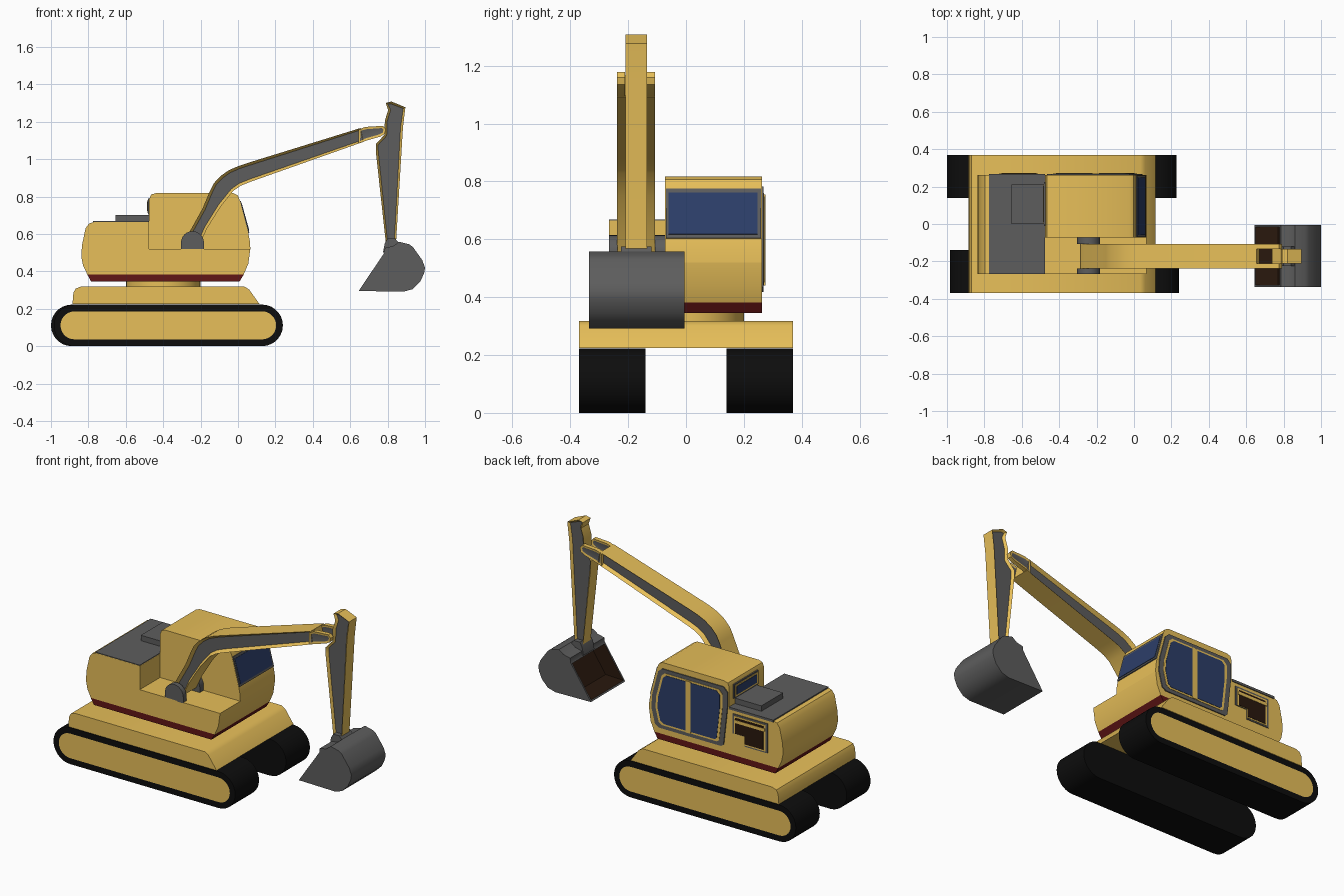
import bpy, bmesh, math
from mathutils import Vector

if "Cube" in bpy.data.objects:
    bpy.data.objects.remove(bpy.data.objects["Cube"])


def mat(name, r, g, b):
    m = bpy.data.materials.new(name)
    m.diffuse_color = (r, g, b, 1)
    m.use_nodes = True
    m.node_tree.nodes["Principled BSDF"].inputs["Base Color"].default_value = m.diffuse_color
    return m


YELLOW = mat("yellow_paint", 0.80, 0.52, 0.10)
BLACK = mat("black_rubber", 0.004, 0.004, 0.004)
RED = mat("red_stripe", 0.12, 0.008, 0.008)
BLUE = mat("blue_glass", 0.025, 0.048, 0.14)
BROWN = mat("brown_dark", 0.022, 0.009, 0.004)
GREY = mat("grey_metal", 0.11, 0.11, 0.11)


def finish(bm, name, mats, angle=35):
    bmesh.ops.recalc_face_normals(bm, faces=bm.faces)
    me = bpy.data.meshes.new(name)
    bm.to_mesh(me)
    bm.free()
    ob = bpy.data.objects.new(name, me)
    bpy.context.collection.objects.link(ob)
    for m in mats:
        me.materials.append(m)
    bpy.ops.object.select_all(action='DESELECT')
    bpy.context.view_layer.objects.active = ob
    ob.select_set(True)
    bpy.ops.object.shade_smooth_by_angle(angle=math.radians(angle))
    return ob


def prism_bm(pts, y0, y1):
    """Extrude an x-z outline from y0 to y1."""
    bm = bmesh.new()
    f = bm.faces.new([bm.verts.new((x, y0, z)) for x, z in pts])
    r = bmesh.ops.extrude_face_region(bm, geom=[f])
    for v in r['geom']:
        if isinstance(v, bmesh.types.BMVert):
            v.co.y = y1
    bmesh.ops.recalc_face_normals(bm, faces=bm.faces)
    return bm


def prism(name, pts, y0, y1, m):
    return finish(prism_bm(pts, y0, y1), name, [m])


def rect(x0, x1, z0, z1):
    return [(x0, z0), (x1, z0), (x1, z1), (x0, z1)]


def box(name, x0, x1, y0, y1, z0, z1, m):
    return prism(name, rect(x0, x1, z0, z1), y0, y1, m)


def panelled(name, pts, y0, y1, rim, depth, m, panel, sides=(-1, 1)):
    """Prism whose y sides carry an inset panel in a second material."""
    bm = prism_bm(pts, y0, y1)
    faces = [f for f in bm.faces if abs(f.normal.y) > 0.9 and round(f.normal.y) in sides]
    bmesh.ops.inset_individual(bm, faces=faces, thickness=rim, depth=-depth)
    for f in faces:
        f.material_index = 1
    return finish(bm, name, [m, panel])


def grown(pts, k):
    cx = sum(p[0] for p in pts) / len(pts)
    cz = sum(p[1] for p in pts) / len(pts)
    return [(cx + (x - cx) * k, cz + (z - cz) * k) for x, z in pts]


def arc(cx, cz, r, a0, a1, n):
    return [(cx + r * math.cos(math.radians(a0 + (a1 - a0) * i / n)),
             cz + r * math.sin(math.radians(a0 + (a1 - a0) * i / n))) for i in range(n + 1)]


# Crawler tracks
for side, s, x0, x1 in (("left", 1, -1.0, 0.226), ("right", -1, -0.985, 0.24)):
    r = 0.111
    outline = arc(x1 - r, r, r, -90, 90, 14) + arc(x0 + r, r, r, 90, 270, 14)
    ya, yb = sorted((s * 0.14, s * 0.37))
    panelled(side + "_track", outline, ya, yb, 0.036, 0, BLACK, YELLOW, (s,))

# Undercarriage and turntable
prism("undercarriage", [(-0.885, 0.225), (-0.88, 0.285), (-0.868, 0.308), (-0.84, 0.318),
                        (0.035, 0.318), (0.06, 0.302), (0.115, 0.225)], -0.37, 0.37, YELLOW)
bm = bmesh.new()
bmesh.ops.create_cone(bm, cap_ends=True, segments=32, radius1=0.2, radius2=0.2, depth=0.06)
bmesh.ops.translate(bm, verts=bm.verts, vec=(-0.4, 0, 0.325))
finish(bm, "turntable", [YELLOW])

# Upper body: stripe, low deck with rear engine housing, cab
YR, YL = -0.267, 0.262
prism("stripe", [(-0.785, 0.345), (0.008, 0.345), (0.03, 0.382), (-0.805, 0.382)], YR, YL, RED)
prism("engine_housing", [(-0.805, 0.382), (0.03, 0.382), (0.055, 0.44), (0.066, 0.52), (-0.475, 0.52),
                         (-0.475, 0.665), (-0.765, 0.665), (-0.797, 0.655), (-0.815, 0.63),
                         (-0.834, 0.54), (-0.838, 0.48), (-0.828, 0.43)], YR, YL, YELLOW)
prism("cab", [(-0.475, 0.52), (0.066, 0.52), (0.064, 0.56), (0.055, 0.605), (0.008, 0.785), (-0.002, 0.806),
              (-0.025, 0.818), (-0.44, 0.818), (-0.465, 0.81), (-0.475, 0.785)], -0.072, YL, YELLOW)
box("rear_deck", -0.775, -0.476, YR + 0.001, YL + 0.005, 0.655, 0.669, GREY)
box("exhaust_cover", -0.655, -0.476, 0.0, 0.21, 0.66, 0.702, GREY)

# Front window
prism("front_window_frame", [(0.0, 0.772), (0.015, 0.776), (0.061, 0.605), (0.045, 0.6)], -0.07, 0.26, GREY)
prism("front_window", [(0.0, 0.757), (0.0205, 0.762), (0.0605, 0.618), (0.045, 0.614)], -0.06, 0.248, BLUE)

# Rear window
box("rear_window_frame", -0.481, -0.47, -0.01, 0.225, 0.705, 0.79, GREY)
box("rear_window_rim", -0.484, -0.47, 0.0, 0.215, 0.713, 0.782, YELLOW)
box("rear_window", -0.486, -0.47, 0.012, 0.203, 0.722, 0.773, BLUE)

# Cab door with two panes
door = [(-0.425, 0.418), (-0.005, 0.418), (0.022, 0.435), (0.046, 0.53), (0.04, 0.61), (0.0, 0.76),
        (-0.025, 0.782), (-0.44, 0.782), (-0.466, 0.755), (-0.466, 0.66), (-0.44, 0.43)]
prism("door_frame", door, 0.25, 0.268, GREY)
prism("door_panel", grown(door, 0.88), 0.25, 0.27, YELLOW)
prism("door_glass", grown(door, 0.82), 0.25, 0.272, BLUE)
box("door_divider", -0.222, -0.188, 0.25, 0.274, 0.44, 0.755, YELLOW)

# Stepped side vent
vent = [(-0.735, 0.455), (-0.58, 0.455), (-0.58, 0.515), (-0.5, 0.515), (-0.5, 0.635), (-0.735, 0.635)]
prism("vent_frame", vent, 0.25, 0.266, GREY)
prism("vent_rim", grown(vent, 0.9), 0.25, 0.268, YELLOW)
prism("vent_opening", grown(vent, 0.8), 0.25, 0.27, BROWN)
box("vent_bar", -0.72, -0.515, 0.25, 0.272, 0.585, 0.603, YELLOW)

# Boom with recessed sides, forked tip and base pivots
panelled("boom", [(-0.285, 0.55), (-0.205, 0.545), (-0.165, 0.63), (-0.09, 0.75), (-0.025, 0.83),
                  (0.015, 0.858), (0.065, 0.878), (0.67, 1.092), (0.655, 1.166), (0.06, 0.982),
                  (0.0, 0.962), (-0.05, 0.94), (-0.095, 0.908), (-0.13, 0.87), (-0.15, 0.83),
                  (-0.19, 0.735), (-0.265, 0.6)], -0.238, -0.107, 0.015, 0.022, YELLOW, GREY)
prong = [(0.645, 1.085), (0.68, 1.097), (0.76, 1.12), (0.785, 1.135), (0.79, 1.16), (0.775, 1.178),
         (0.68, 1.172), (0.645, 1.158)]
pivot = [(-0.305, 0.515)] + [(-0.182, 0.515)] + arc(-0.2435, 0.553, 0.0615, 0, 180, 12)
for side, y0, y1, p0, p1 in (("right", -0.238, -0.211, -0.267, -0.237), ("left", -0.134, -0.107, -0.108, -0.07)):
    panelled(side + "_boom_prong", prong, y0, y1, 0.013, 0.003, YELLOW, GREY)
    prism(side + "_boom_pivot", pivot, p0, p1, GREY)

# Stick
panelled("stick", [(0.79, 0.555), (0.845, 0.555), (0.882, 1.17), (0.895, 1.277), (0.82, 1.308), (0.79, 1.3),
                   (0.803, 1.262), (0.785, 1.205), (0.783, 1.13), (0.737, 1.08), (0.737, 1.04)],
         -0.21, -0.135, 0.013, 0.014, YELLOW, GREY)
prism("bucket_bracket", [(0.775, 0.5), (0.865, 0.5), (0.862, 0.55), (0.84, 0.575), (0.8, 0.575), (0.785, 0.55)],
      -0.225, -0.12, GREY)

# Bucket, hollowed through its slanted mouth
bm = prism_bm([(0.645, 0.295), (0.885, 0.291), (0.935, 0.305), (0.975, 0.345), (0.995, 0.39), (1.0, 0.42),
               (0.985, 0.46), (0.935, 0.53), (0.915, 0.545), (0.86, 0.558), (0.83, 0.535), (0.785, 0.525),
               (0.783, 0.5)], -0.336, -0.006)
mouth = max(bm.faces, key=lambda f: f.calc_area() * (f.normal.dot(Vector((-0.82, 0, 0.57))) > 0.95))
bmesh.ops.inset_individual(bm, faces=[mouth], thickness=0.014)
r = bmesh.ops.extrude_face_region(bm, geom=[mouth])
inner = [v for v in r['geom'] if isinstance(v, bmesh.types.BMVert)]
if mouth.is_valid:
    bmesh.ops.delete(bm, geom=[mouth], context='FACES_ONLY')
bmesh.ops.translate(bm, verts=inner, vec=(0.12, 0, 0.004))
for v in inner:
    for f in v.link_faces:
        f.material_index = 1
finish(bm, "bucket", [GREY, BROWN])
